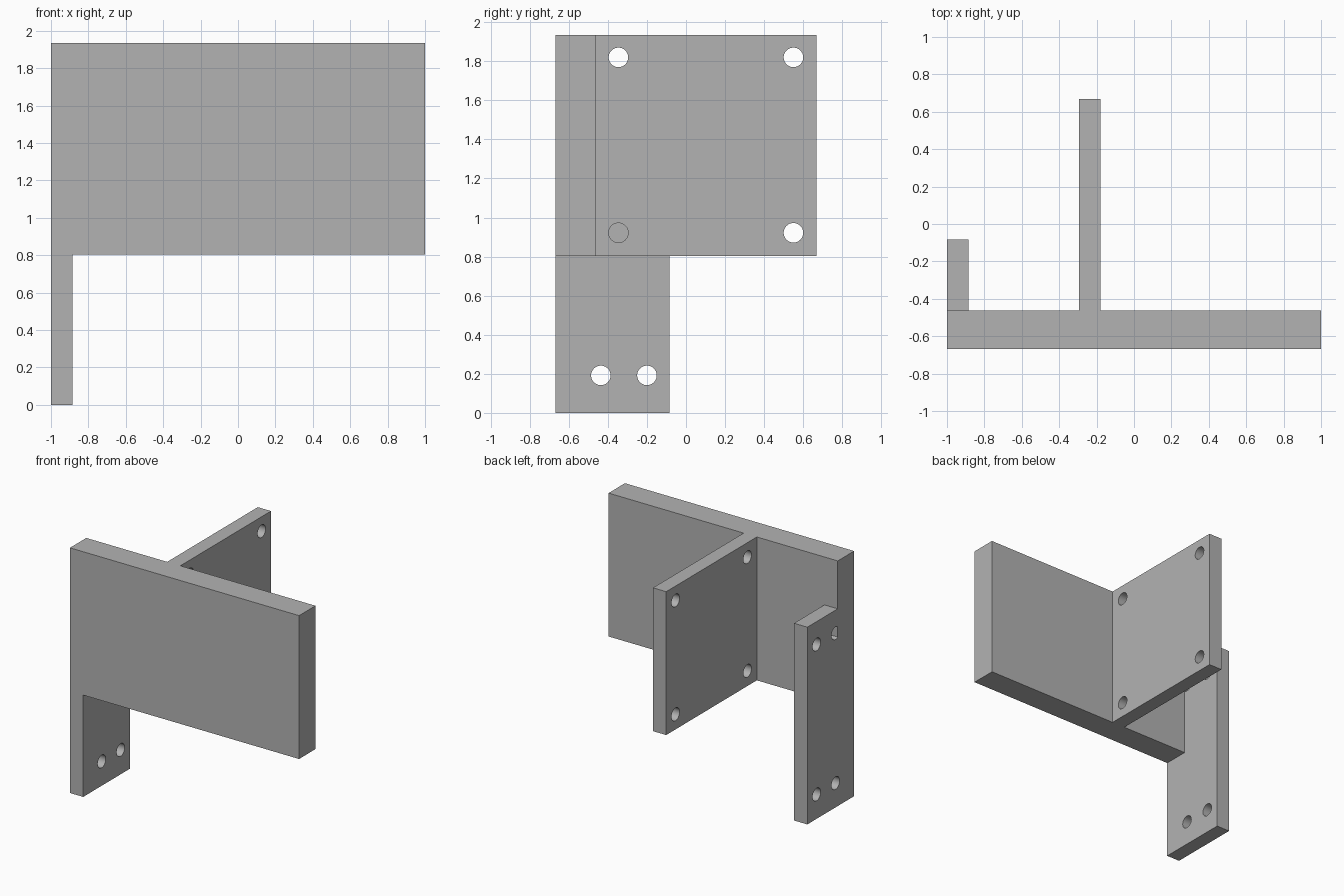
import bpy
import bmesh
from math import pi
from mathutils import Matrix

cube = bpy.data.objects.get("Cube")
if cube:
    bpy.data.objects.remove(cube, do_unlink=True)

# Single plain grey
grey = bpy.data.materials.new("plain grey")
grey.use_nodes = True
grey.diffuse_color = (0.45, 0.45, 0.45, 1)
grey.node_tree.nodes["Principled BSDF"].inputs["Base Color"].default_value = grey.diffuse_color

# Shared dimensions
FRONT, PLATE_BACK, BACK = -0.667, -0.463, 0.667
PLATE_BOTTOM, TOP = 0.803, 1.934
HOLE_RADIUS = 0.05


def make_object(name, bm):
    bmesh.ops.recalc_face_normals(bm, faces=bm.faces)
    mesh = bpy.data.meshes.new(name)
    bm.to_mesh(mesh)
    bm.free()
    mesh.materials.append(grey)
    obj = bpy.data.objects.new(name, mesh)
    bpy.context.collection.objects.link(obj)
    return obj


def slab(name, profile, x0, x1):
    """Extrude a (y, z) profile along x."""
    bm = bmesh.new()
    face = bm.faces.new([bm.verts.new((x0, y, z)) for y, z in profile])
    ext = bmesh.ops.extrude_face_region(bm, geom=[face])
    verts = [v for v in ext["geom"] if isinstance(v, bmesh.types.BMVert)]
    bmesh.ops.translate(bm, verts=verts, vec=(x1 - x0, 0, 0))
    return make_object(name, bm)


def rectangle(y0, y1, z0, z1):
    return [(y0, z0), (y1, z0), (y1, z1), (y0, z1)]


def drill(obj, x, ys, zs):
    """Cut round holes along x at every pair of y and z."""
    bm = bmesh.new()
    for y in ys:
        for z in zs:
            place = Matrix.Translation((x, y, z)) @ Matrix.Rotation(pi / 2, 4, "Y")
            bmesh.ops.create_cone(bm, cap_ends=True, segments=48, radius1=HOLE_RADIUS,
                                  radius2=HOLE_RADIUS, depth=0.3, matrix=place)
    cutter = make_object(obj.name + "_hole_cutter", bm)
    cutter.hide_render = True
    mod = obj.modifiers.new("holes", "BOOLEAN")
    mod.operation = "DIFFERENCE"
    mod.solver = "EXACT"
    mod.object = cutter
    bpy.context.view_layer.objects.active = obj
    bpy.ops.object.modifier_apply(modifier=mod.name)
    bpy.data.objects.remove(cutter, do_unlink=True)
    obj.select_set(True)
    bpy.ops.object.shade_smooth_by_angle(angle=pi / 6)
    obj.select_set(False)


bpy.ops.object.select_all(action="DESELECT")

# Thick front plate
slab("front_plate", rectangle(FRONT, PLATE_BACK, PLATE_BOTTOM, TOP), -1, 1)

# Mounting fin behind the plate
fin = slab("mounting_fin", rectangle(PLATE_BACK, BACK, PLATE_BOTTOM, TOP), -0.294, -0.179)
drill(fin, -0.236, (-0.346, 0.55), (0.922, 1.82))

# Side leg, stepped around the plate
LEG_BACK, LEG_TOP = -0.084, 1.556
leg = slab("side_leg", [(FRONT, 0), (LEG_BACK, 0), (LEG_BACK, LEG_TOP), (PLATE_BACK, LEG_TOP),
                        (PLATE_BACK, PLATE_BOTTOM), (FRONT, PLATE_BOTTOM)], -1, -0.884)
drill(leg, -0.942, (-0.436, -0.2), (0.192, 1.375))
